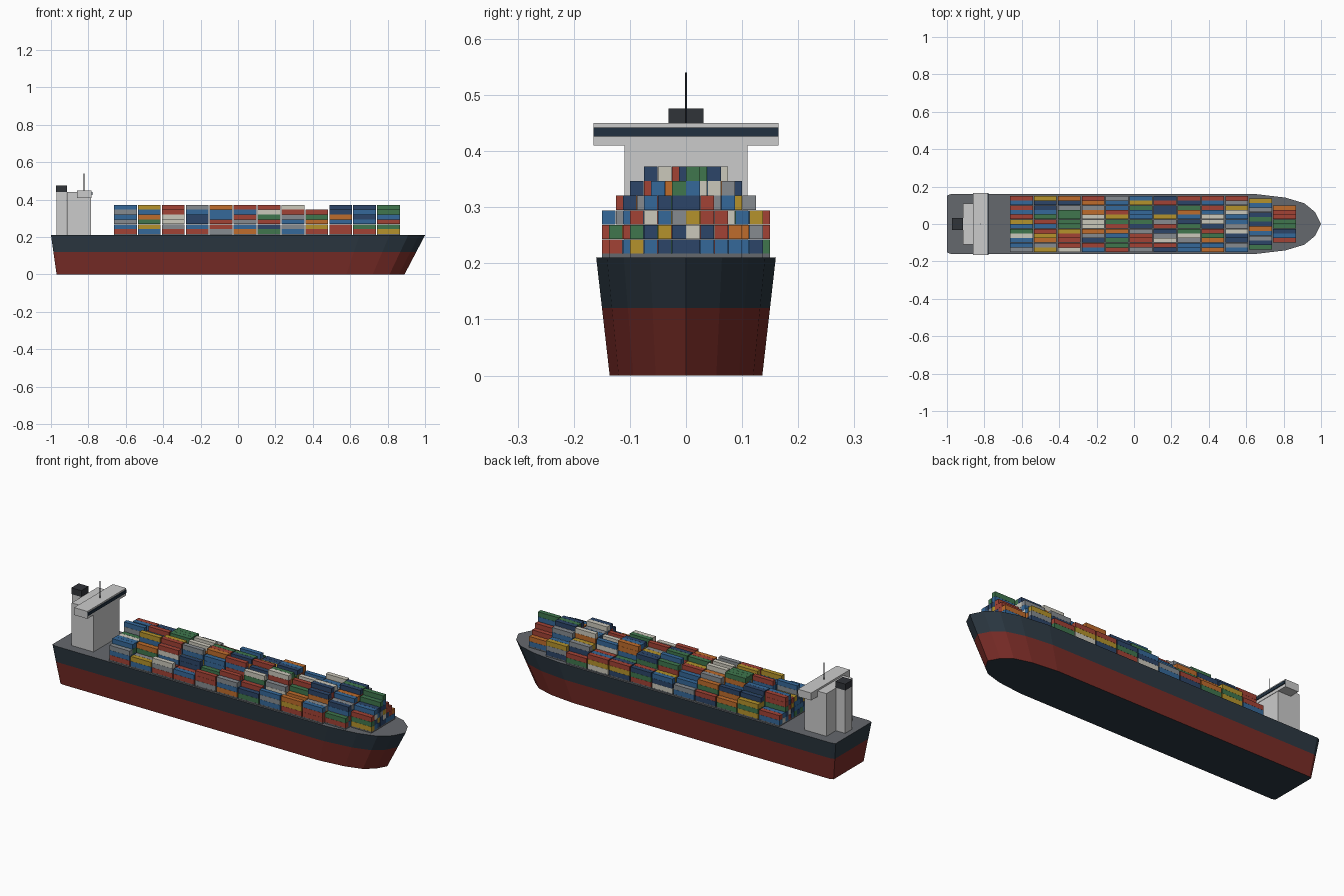
import bpy, bmesh, random
from mathutils import Matrix

if "Cube" in bpy.data.objects:
    bpy.data.objects.remove(bpy.data.objects["Cube"])

random.seed(7)


def material(name, rgb):
    m = bpy.data.materials.new(name)
    m.diffuse_color = (*rgb, 1)
    m.use_nodes = True
    m.node_tree.nodes["Principled BSDF"].inputs["Base Color"].default_value = m.diffuse_color
    return m


def finish(name, bm, mats):
    bmesh.ops.recalc_face_normals(bm, faces=bm.faces)
    me = bpy.data.meshes.new(name)
    bm.to_mesh(me)
    bm.free()
    for m in mats:
        me.materials.append(m)
    ob = bpy.data.objects.new(name, me)
    bpy.context.collection.objects.link(ob)
    return ob


def add_box(bm, x0, x1, y0, y1, z0, z1):
    mat = Matrix.Translation(((x0 + x1) / 2, (y0 + y1) / 2, (z0 + z1) / 2)) \
        @ Matrix.Diagonal((x1 - x0, y1 - y0, z1 - z0, 1))
    bmesh.ops.create_cube(bm, size=1, matrix=mat)


def box(name, x0, x1, half_y, z0, z1, mat):
    bm = bmesh.new()
    add_box(bm, x0, x1, -half_y, half_y, z0, z1)
    return finish(name, bm, [mat])


navy = material("hull_navy", (0.025, 0.04, 0.055))
red = material("hull_red", (0.19, 0.025, 0.02))
deck_grey = material("deck_grey", (0.13, 0.14, 0.155))
white = material("house_white", (0.75, 0.75, 0.75))
black = material("funnel_black", (0.03, 0.033, 0.04))
glass = material("window_dark", (0.015, 0.03, 0.05))

# Hull: half outlines at keel and deck, lofted through the waterline
DECK = 0.21
keel = [(-0.97, 0.128), (-0.955, 0.136), (0.58, 0.136), (0.72, 0.12),
        (0.81, 0.094), (0.86, 0.054), (0.89, 0)]
top = [(-1, 0.152), (-0.98, 0.16), (0.65, 0.16), (0.81, 0.141),
       (0.91, 0.111), (0.968, 0.064), (1, 0)]
bm = bmesh.new()
rings = []
for z in (0, 0.12, DECK):
    t = z / DECK
    half = [(a[0] + (b[0] - a[0]) * t, a[1] + (b[1] - a[1]) * t) for a, b in zip(keel, top)]
    loop = half + [(x, -y) for x, y in reversed(half[:-1])]
    rings.append([bm.verts.new((x, y, z)) for x, y in loop])
n = len(rings[0])
for level, index in ((0, 1), (1, 0)):
    lo, hi = rings[level], rings[level + 1]
    for i in range(n):
        j = (i + 1) % n
        bm.faces.new((lo[i], lo[j], hi[j], hi[i])).material_index = index
bm.faces.new(rings[0]).material_index = 0
bm.faces.new(rings[2]).material_index = 2
finish("hull", bm, [navy, red, deck_grey])

# Deckhouse, bridge and windows
box("deckhouse", -0.915, -0.785, 0.11, DECK, 0.44, white)
box("bridge", -0.862, -0.783, 0.165, 0.41, 0.45, white)
box("bridge_windows", -0.79, -0.779, 0.1645, 0.426, 0.442, glass)

# Funnel casing and cap
box("funnel_casing", -0.97, -0.917, 0.03, DECK, 0.442, white)
box("funnel_cap", -0.972, -0.913, 0.031, 0.442, 0.476, black)

# Mast
bm = bmesh.new()
bmesh.ops.create_cone(bm, cap_ends=True, segments=8, radius1=0.002, radius2=0.002,
                      depth=0.09, matrix=Matrix.Translation((-0.823, 0, 0.495)))
finish("mast", bm, [black])

# Containers: stepped stacks in twelve bays, one object per colour
palette = {
    "blue": (0.035, 0.14, 0.32), "navy": (0.025, 0.06, 0.14),
    "red": (0.36, 0.055, 0.035), "green": (0.05, 0.18, 0.075),
    "yellow": (0.46, 0.29, 0.025), "orange": (0.52, 0.15, 0.025),
    "grey": (0.24, 0.26, 0.28), "cream": (0.6, 0.58, 0.5),
}
names = list(palette)
weights = [5, 3, 4, 3, 3, 2, 3, 2]
groups = {c: bmesh.new() for c in names}
hatches = bmesh.new()
BASE, TIER, ROW, PITCH, LENGTH = 0.217, 0.026, 0.025, 0.1279, 0.122
for bay in range(12):
    x0 = -0.663 + bay * PITCH
    rows = {10: 11, 11: 8}.get(bay, 12)
    width = rows * ROW
    add_box(hatches, x0, x0 + LENGTH, -width / 2, width / 2, DECK, BASE)
    peak = 5 if bay == 8 else 6
    tall = random.choice(range(3, rows - 3))
    for r in range(rows):
        edge = min(r, rows - 1 - r)
        height = min(peak, 3 + edge) - random.choice((0, 0, 1, 1, 2))
        if r == tall:
            height = peak
        y0 = -width / 2 + r * ROW
        for k in range(max(2, height)):
            c = random.choices(names, weights)[0]
            z0 = BASE + k * TIER
            add_box(groups[c], x0, x0 + LENGTH, y0 + 0.0004, y0 + ROW - 0.0004,
                    z0, z0 + TIER - 0.0005)
finish("hatch_covers", hatches, [deck_grey])
for c in names:
    finish("containers_" + c, groups[c], [material("container_" + c, palette[c])])
